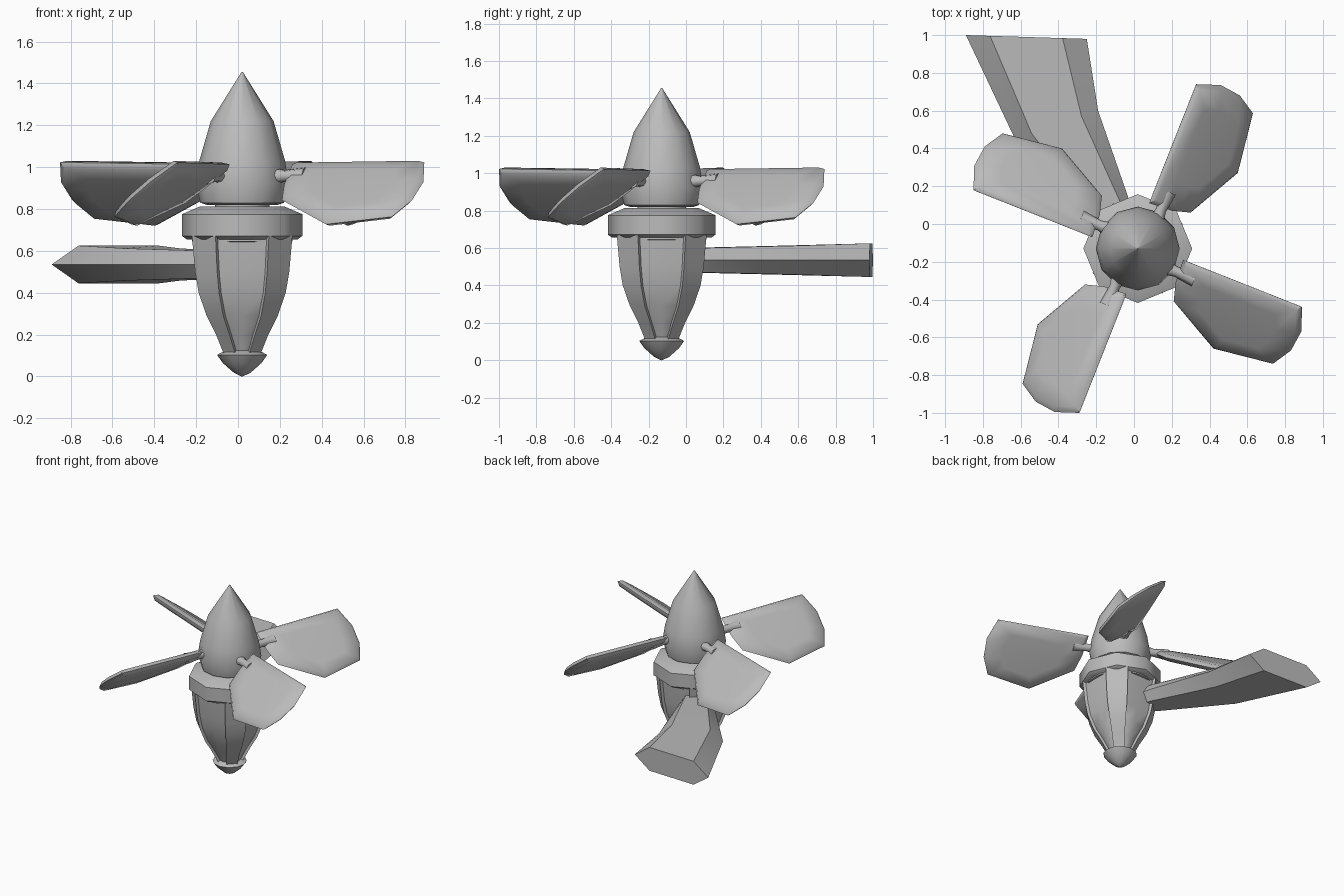
import bpy, math
from mathutils import Vector, Matrix

if "Cube" in bpy.data.objects:
    bpy.data.objects.remove(bpy.data.objects["Cube"])

AXIS = Vector((0.02, -0.13, 0))

grey = bpy.data.materials.new("plain_grey")
grey.use_nodes = True
grey.diffuse_color = (0.5, 0.5, 0.5, 1)
grey.node_tree.nodes["Principled BSDF"].inputs["Base Color"].default_value = (0.5, 0.5, 0.5, 1)


def loft(name, rings, angle=35):
    """Skin a list of equal closed rings and cap both ends."""
    n = len(rings[0])
    verts = [p for ring in rings for p in ring]
    faces = [(k * n + i, k * n + (i + 1) % n, (k + 1) * n + (i + 1) % n, (k + 1) * n + i)
             for k in range(len(rings) - 1) for i in range(n)]
    faces.append(tuple(reversed(range(n))))
    faces.append(tuple(range(len(verts) - n, len(verts))))
    mesh = bpy.data.meshes.new(name)
    mesh.from_pydata([tuple(v) for v in verts], [], faces)
    mesh.materials.append(grey)
    obj = bpy.data.objects.new(name, mesh)
    bpy.context.collection.objects.link(obj)
    bpy.ops.object.select_all(action='DESELECT')
    obj.select_set(True)
    bpy.context.view_layer.objects.active = obj
    bpy.ops.object.mode_set(mode='EDIT')
    bpy.ops.mesh.select_all(action='SELECT')
    bpy.ops.mesh.remove_doubles(threshold=0.0001)
    bpy.ops.mesh.normals_make_consistent(inside=False)
    bpy.ops.object.mode_set(mode='OBJECT')
    bpy.ops.object.shade_smooth_by_angle(angle=math.radians(angle))
    return obj


def polar(r, deg, z):
    a = math.radians(deg)
    return AXIS + Vector((r * math.cos(a), r * math.sin(a), z))


def lathe(name, profile, sides, angle=35):
    return loft(name, [[polar(r, 360 * i / sides, z) for i in range(sides)]
                       for r, z in profile], angle)


# Pointed spinner, hub shaft, collar and lower cap
lathe("spinner", [(0.17, 0.82), (0.2, 0.83), (0.222, 0.92), (0.205, 1.03),
                  (0.15, 1.22), (0.003, 1.455)], 12, 45)
lathe("hub_shaft", [(0.13, 0.78), (0.13, 0.84)], 12)
lathe("collar", [(0.22, 0.655), (0.265, 0.655), (0.288, 0.672), (0.288, 0.775),
                 (0.2, 0.813), (0.1, 0.813)], 8, 48)
lathe("bottom_cap", [(0.08, 0.125), (0.12, 0.103), (0.092, 0.064),
                     (0.04, 0.018), (0.002, 0)], 12, 50)

# Body: half width, height and half angle of the recessed panels
BODY = [(0.085, 0.1, 20), (0.125, 0.2, 26), (0.17, 0.29, 28), (0.208, 0.4, 28),
        (0.225, 0.5, 28), (0.24, 0.67, 28)]


def core_ring(w, z, half):
    edge = w / math.cos(math.radians(half)) - 0.022
    return [polar(r, q + d, z) for q in (0, 90, 180, 270)
            for r, d in ((w - 0.013, 0), (edge, half), (edge, 90 - half))]


loft("body_core", [core_ring(*row) for row in BODY])


# Four raised ribs between the panels
def rib_ring(w, z, half, turn):
    edge = w / math.cos(math.radians(half))
    return [polar(r, turn + d, z) for r, d in
            ((edge - 0.05, half), (edge, half), (edge, 90 - half), (edge - 0.05, 90 - half))]


for i in range(4):
    loft(f"body_rib_{i + 1}", [rib_ring(*row, 90 * i) for row in BODY])

# Thin sill closing the panels under the collar
lathe("panel_sill", [(0.2, 0.64), (0.24, 0.645), (0.24, 0.66)], 24)

# Four pitched blades: outline as distance along and across the blade
OUTLINE = [(0.245, -0.037), (0.922, -0.049), (0.968, 0.073), (0.956, 0.187),
           (0.895, 0.288), (0.573, 0.335), (0.283, 0.185), (0.254, 0.089)]
PITCH = 0.77
THICK = 0.03


def blade(i):
    a = math.radians(67.4 - 90 * i)
    along = Vector((math.cos(a), math.sin(a), 0))
    across = Vector((math.sin(a), -math.cos(a), -PITCH))
    normal = across.cross(along).normalized()
    if normal.z < 0:
        normal = -normal
    edge = [AXIS + along * u + across * v + Vector((0, 0, 0.985)) for u, v in OUTLINE]
    mid = sum(edge, Vector()) / len(edge)

    def layer(scale, lift):
        return [mid + (p - mid) * scale + normal * lift for p in edge]

    loft(f"blade_{i + 1}", [layer(0.6, -THICK), layer(0.92, -THICK * 0.8), layer(1, 0),
                            layer(0.92, THICK * 0.8), layer(0.6, THICK)], 50)

    # Narrow neck joining the blade to the spinner
    side = across.normalized()
    rings = []
    for u, r in ((0.15, 0.045), (0.235, 0.028), (0.34, 0.04)):
        c = AXIS + along * u + across * 0.035 + Vector((0, 0, 0.985))
        rings.append([c + (side * math.cos(t) + normal * math.sin(t)) * r
                      for t in (math.tau * k / 8 for k in range(8))])
    loft(f"blade_neck_{i + 1}", rings, 50)


for i in range(4):
    blade(i)


# Side vane with a six-sided section: left and right edges, half height
def vane_ring(left, right, h):
    l, r = Vector((*left, 0.535)), Vector((*right, 0.535))
    up = Vector((0, 0, h))
    a, b = l.lerp(r, 0.2), l.lerp(r, 0.8)
    return [l, a + up, b + up, r, b - up, a - up]


loft("side_vane", [vane_ring((-0.13, -0.1), (0.0, 0.0), 0.06),
                   vane_ring((-0.23, -0.01), (-0.03, 0.14), 0.066),
                   vane_ring((-0.63, 0.45), (-0.19, 0.6), 0.077),
                   vane_ring((-0.89, 1.0), (-0.25, 0.98), 0.09)], 30)
